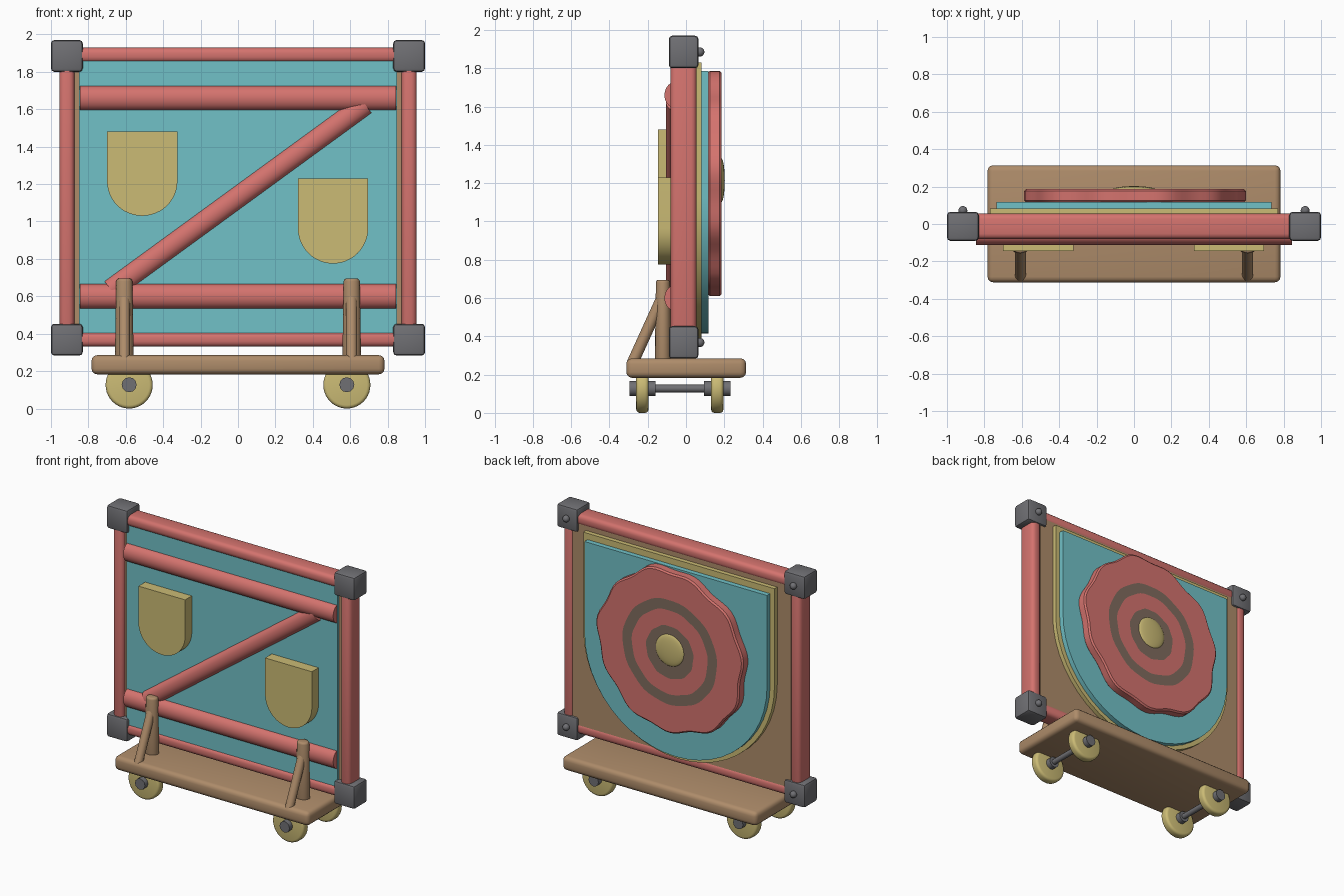
import bpy, bmesh
from math import sin, cos, pi, radians
from mathutils import Vector, Matrix

old = bpy.data.objects.get("Cube")
if old:
    bpy.data.objects.remove(old, do_unlink=True)


def material(name, rgb):
    lin = [((c / 255 + 0.055) / 1.055) ** 2.4 for c in rgb]
    m = bpy.data.materials.new(name)
    m.use_nodes = True
    m.diffuse_color = (*lin, 1)
    m.node_tree.nodes["Principled BSDF"].inputs["Base Color"].default_value = (*lin, 1)
    return m


RED = material("coral red", (212, 115, 110))
TEAL = material("turquoise", (113, 193, 199))
SAND = material("sand yellow", (203, 187, 117))
WOOD = material("tan wood", (174, 140, 106))
DARK = material("dark wood", (128, 108, 94))
IRON = material("iron grey", (112, 112, 116))


def finish(name, bm, *mats, angle=35):
    bmesh.ops.recalc_face_normals(bm, faces=bm.faces)
    mesh = bpy.data.meshes.new(name)
    bm.to_mesh(mesh)
    bm.free()
    ob = bpy.data.objects.new(name, mesh)
    bpy.context.collection.objects.link(ob)
    for m in mats:
        mesh.materials.append(m)
    bpy.ops.object.select_all(action='DESELECT')
    ob.select_set(True)
    bpy.context.view_layer.objects.active = ob
    bpy.ops.object.shade_smooth_by_angle(angle=radians(angle))
    return ob


def round_edges(bm, width, segments=3):
    bmesh.ops.bevel(bm, geom=bm.edges[:], offset=width, segments=segments,
                    profile=0.5, affect='EDGES')


def box(name, xs, ys, zs, mat, bevel=0.0, segments=3):
    bm = bmesh.new()
    bmesh.ops.create_cube(bm, size=1)
    for v in bm.verts:
        v.co = [(a + b) / 2 + c * (b - a) for c, (a, b) in zip(v.co, (xs, ys, zs))]
    if bevel:
        round_edges(bm, bevel, segments)
    return finish(name, bm, mat)


def rod(name, p1, p2, r1, r2, mat, depth=1.0, bevel=0.0, sides=20):
    """Round bar between two points; depth squashes it along y."""
    p1, p2 = Vector(p1), Vector(p2)
    axis, mid = p2 - p1, (p1 + p2) / 2
    turn = axis.to_track_quat('Z', 'Y').to_matrix().to_4x4()
    bm = bmesh.new()
    bmesh.ops.create_cone(bm, cap_ends=True, segments=sides, radius1=r1, radius2=r2,
                          depth=axis.length)
    if bevel:
        rims = [e for e in bm.edges if abs(e.verts[0].co.z - e.verts[1].co.z) < 1e-5]
        bmesh.ops.bevel(bm, geom=rims, offset=bevel, segments=3, profile=0.5,
                        affect='EDGES')
    bm.transform(Matrix.Translation(mid) @ turn)
    for v in bm.verts:
        v.co.y = mid.y + (v.co.y - mid.y) * depth
    return finish(name, bm, mat)


def shield(name, x, half, top, bend, bottom, y0, y1, mat):
    """Flat top, straight sides, rounded bottom."""
    outline = [(x + half, top), (x - half, top)]
    for i in range(25):
        a = pi + pi * i / 24
        outline.append((x + half * cos(a), bend + (bend - bottom) * sin(a)))
    bm = bmesh.new()
    face = bm.faces.new([bm.verts.new((px, y0, pz)) for px, pz in outline])
    solid = bmesh.ops.extrude_face_region(bm, geom=[face])
    moved = [g for g in solid["geom"] if isinstance(g, bmesh.types.BMVert)]
    bmesh.ops.translate(bm, vec=(0, y1 - y0, 0), verts=moved)
    return finish(name, bm, mat)


def ball(name, centre, radius, squash, mat):
    bm = bmesh.new()
    bmesh.ops.create_uvsphere(bm, u_segments=24, v_segments=16, radius=radius)
    for v in bm.verts:
        v.co.y *= squash
    bmesh.ops.translate(bm, vec=centre, verts=bm.verts)
    return finish(name, bm, mat, angle=60)


# Frame: posts, rails, corner blocks and bolts
FRAME_Y = (-0.08, 0.055)
for side, s in (("left", 1), ("right", -1)):
    box(side + "_frame_post", (s * 0.915 - 0.04, s * 0.915 + 0.04), FRAME_Y,
        (0.4, 1.85), RED, 0.028)
    for level, z in (("upper", 1.885), ("lower", 0.368)):
        box(f"{level}_{side}_corner_block", (s * 0.915 - 0.085, s * 0.915 + 0.085),
            (-0.09, 0.065), (z - 0.085, z + 0.085), IRON, 0.018, 2)
        ball(f"{level}_{side}_bolt", (s * 0.915, 0.072, z), 0.024, 1, IRON)
for level, z in (("upper", 1.89), ("lower", 0.37)):
    box(level + "_frame_rail", (-0.86, 0.86), FRAME_Y, (z - 0.039, z + 0.039), RED, 0.028)

# Wall panel: wooden back with painted front sheet
box("back_panel", (-0.88, 0.88), (-0.05, 0.05), (0.36, 1.87), WOOD)
box("front_panel", (-0.85, 0.85), (-0.068, -0.05), (0.36, 1.87), TEAL)

# Front bracing
for level, z in (("upper", 1.66), ("lower", 0.6)):
    rod(level + "_brace", (-0.845, -0.06, z), (0.845, -0.06, z), 0.066, 0.066, RED, 0.8)
rod("diagonal_brace", (-0.68, -0.06, 0.634), (0.68, -0.06, 1.626), 0.058, 0.058, RED, 0.78)

# Small front shields
shield("right_front_shield", -0.512, 0.188, 1.48, 1.215, 1.03, -0.145, -0.066, SAND)
shield("left_front_shield", 0.508, 0.188, 1.23, 0.965, 0.775, -0.145, -0.066, SAND)

# Large layered shield on the back
shield("back_shield_border", 0, 0.77, 1.83, 1.12, 0.385, 0.045, 0.082, SAND)
shield("back_shield_face", 0, 0.735, 1.785, 1.12, 0.415, 0.08, 0.118, TEAL)

# Wavy round target with ring bands
CENTRE_Z, STEPS = 1.2, 96
rings = [(0.57, 0.112), (0.583, 0.125), (0.583, 0.176), (0.572, 0.186),
         (0.38, 0.186), (0.305, 0.186), (0.19, 0.186)]
bm = bmesh.new()
loops = []
for r, y in rings:
    wave = 0.02 if r > 0.5 else 0.004
    loop = []
    for i in range(STEPS):
        a = 2 * pi * i / STEPS
        rr = r + wave * (0.6 * sin(11 * a) + 0.4 * sin(5 * a + 1))
        loop.append(bm.verts.new((rr * cos(a), y, CENTRE_Z + rr * sin(a))))
    loops.append(loop)
for k in range(len(loops) - 1):
    for i in range(STEPS):
        j = (i + 1) % STEPS
        f = bm.faces.new((loops[k][i], loops[k][j], loops[k + 1][j], loops[k + 1][i]))
        f.material_index = 1 if k == 4 else 0
bm.faces.new(loops[-1]).material_index = 1
bm.faces.new(loops[0])
finish("target_disc", bm, RED, DARK)
ball("target_boss", (0, 0.184, 1.215), 0.115, 0.16, SAND)

# Trolley base with uprights and slanted struts
box("trolley_base", (-0.783, 0.783), (-0.312, 0.314), (0.183, 0.285), WOOD, 0.03)
for side, s in (("left", 1), ("right", -1)):
    x = s * 0.608
    rod(side + "_upright", (x, -0.12, 0.27), (x, -0.12, 0.695), 0.05, 0.043, WOOD,
        0.86, bevel=0.015, sides=16)
    rod(side + "_strut", (x, -0.28, 0.26), (x, -0.13, 0.59), 0.03, 0.03, WOOD, sides=14)

# Wheels, hubs and axles
for side, x in (("left", 0.582), ("right", -0.582)):
    rod(side + "_axle", (x, -0.29, 0.127), (x, 0.23, 0.127), 0.02, 0.02, IRON, sides=12)
    for end, y in (("front", -0.228), ("rear", 0.163)):
        rod(f"{end}_{side}_wheel", (x, y - 0.032, 0.126), (x, y + 0.032, 0.126),
            0.126, 0.126, SAND, bevel=0.018, sides=40)
        rod(f"{end}_{side}_hub", (x, y - 0.068, 0.127), (x, y + 0.07, 0.127),
            0.04, 0.04, IRON, sides=12)
